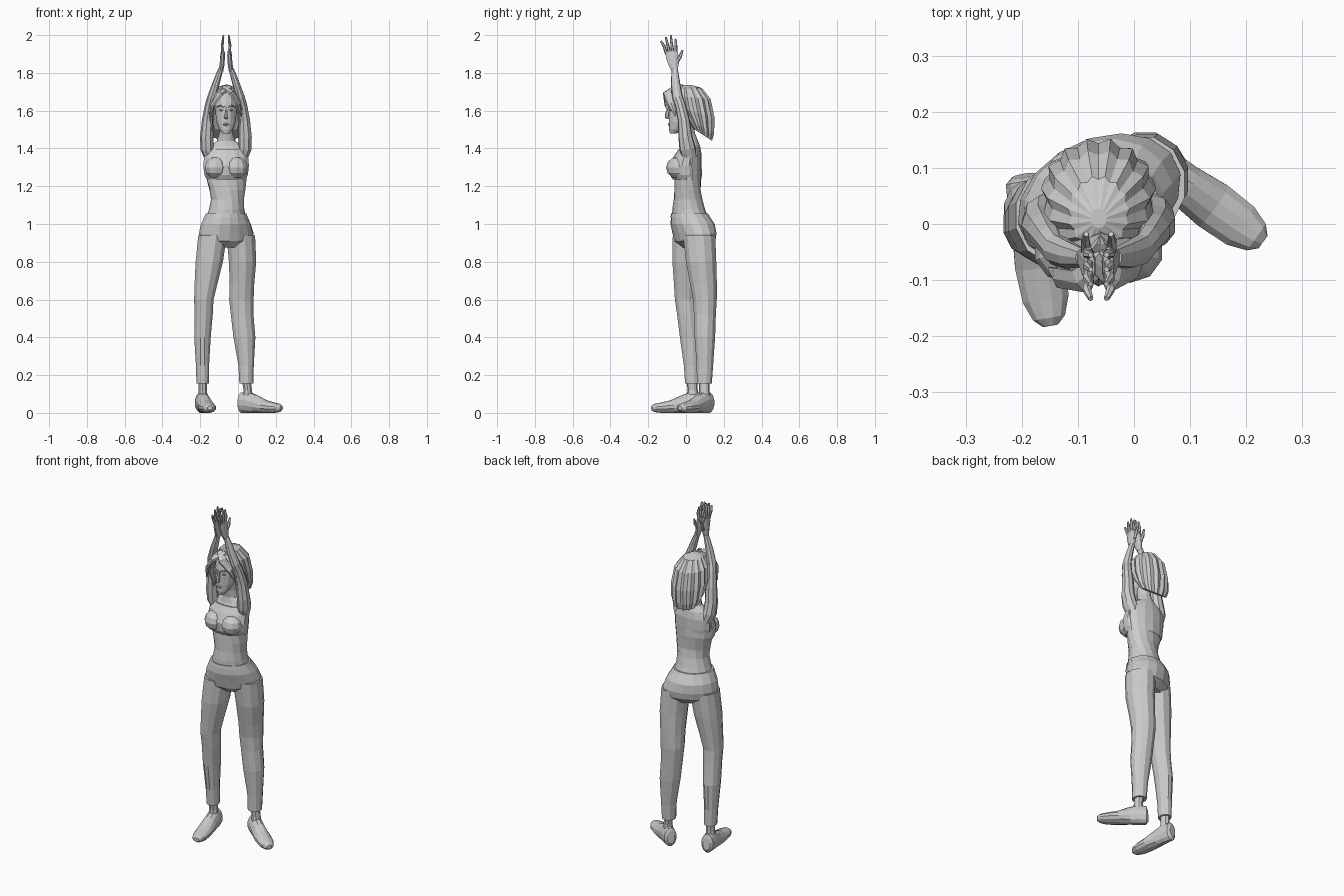
import bpy, bmesh, math
from mathutils import Vector

CX = -0.063  # body centre line


def skin(name, rings):
    """Join equal-sized rings of points into a closed flat-shaded surface."""
    bm = bmesh.new()
    rows = [[bm.verts.new(p) for p in r] for r in rings]
    n = len(rows[0])
    for a, b in zip(rows, rows[1:]):
        for i in range(n):
            j = (i + 1) % n
            bm.faces.new((a[i], a[j], b[j], b[i]))
    bm.faces.new(rows[0][::-1])
    bm.faces.new(rows[-1])
    bmesh.ops.recalc_face_normals(bm, faces=bm.faces)
    me = bpy.data.meshes.new(name)
    bm.to_mesh(me)
    bm.free()
    ob = bpy.data.objects.new(name, me)
    bpy.context.collection.objects.link(ob)
    return ob


def loft(name, secs, n=12, flute=1.0, tilt=()):
    """Horizontal rings: (x, y, z, rx, ry, yaw degrees)."""
    rings = []
    for k, (x, y, z, rx, ry, yaw) in enumerate(secs):
        c, s = math.cos(math.radians(yaw)), math.sin(math.radians(yaw))
        ring = []
        for i in range(n):
            t = 2 * math.pi * (i + 0.5) / n
            f = flute if i % 2 else 1.0
            u, v = rx * f * math.cos(t), ry * f * math.sin(t)
            dy = u * s + v * c
            ring.append((x + u * c - v * s, y + dy, z + (tilt[k] * dy if tilt else 0)))
        rings.append(ring)
    return skin(name, rings)


def tube(name, secs, side, n=8, floor=None):
    """Rings across a path: (x, y, z, half size along side, other half size)."""
    pts = [Vector(s[:3]) for s in secs]
    rings = []
    for i, s in enumerate(secs):
        tan = (pts[min(i + 1, len(pts) - 1)] - pts[max(i - 1, 0)]).normalized()
        a = Vector(side)
        a = (a - tan * a.dot(tan)).normalized()
        b = tan.cross(a)
        ring = []
        for k in range(n):
            t = 2 * math.pi * (k + 0.5) / n
            p = pts[i] + a * s[3] * math.cos(t) + b * s[4] * math.sin(t)
            if floor is not None:
                p.z = max(p.z, floor)
            ring.append(p)
        rings.append(ring)
    return skin(name, rings)


def ball(name, loc, size, seg=10, rings=6):
    bpy.ops.mesh.primitive_uv_sphere_add(segments=seg, ring_count=rings, radius=1, location=loc)
    ob = bpy.context.object
    ob.name = name
    ob.scale = size
    return ob


# Trousers seat, turned to her left
loft("trouser_seat", [
    (-.055, .05, .875, .09, .06, 25), (-.06, .047, .91, .148, .098, 25),
    (-.062, .045, .95, .153, .107, 25), (-.064, .035, 1.0, .138, .112, 25),
    (-.064, .023, 1.04, .117, .1, 24)], 16)
loft("waistband", [(-.064, .023, 1.035, .12, .103, 24), (-.063, .019, 1.055, .111, .096, 24)], 16)

# Bare torso twisting back to the front, with neck
loft("torso", [
    (-.064, .023, 1.02, .112, .095, 24), (-.06, .014, 1.08, .095, .085, 21),
    (-.056, .011, 1.13, .088, .075, 17), (-.056, .008, 1.18, .096, .07, 10),
    (-.06, .01, 1.23, .106, .07, 4), (CX, .015, 1.31, .118, .068, 0),
    (CX, .02, 1.37, .118, .062, 0), (CX, .025, 1.41, .092, .05, 0),
    (CX, .022, 1.44, .05, .042, 0), (CX, .01, 1.48, .037, .038, 0),
    (CX, .0, 1.55, .036, .036, 0)], 14)

# Crop top with bust
loft("crop_top", [
    (-.062, .006, 1.235, .105, .076, 2), (CX, .0, 1.26, .118, .084, 0),
    (CX, -.003, 1.31, .124, .086, 0), (CX, .008, 1.36, .119, .072, 0),
    (CX, .015, 1.395, .1, .055, 0)], 14)
for s, side in ((-1, "right"), (1, "left")):
    ball("bust_" + side, (CX + s * .056, -.045, 1.298), (.06, .06, .058))

# Trouser legs, ankles and shoes
LEGS = {
    "right": ([(-.135, .015, .94, .078, .088), (-.152, .008, .8, .075, .083),
               (-.17, .003, .68, .062, .069), (-.181, 0, .6, .053, .061),
               (-.182, .008, .52, .05, .057), (-.188, .022, .4, .045, .056),
               (-.188, .03, .25, .036, .043), (-.187, .033, .155, .034, .039)], 10, (-.187, .035)),
    "left": ([(.015, .07, .94, .078, .088), (.024, .08, .8, .075, .083),
              (.021, .093, .68, .067, .073), (.018, .1, .6, .067, .065),
              (.022, .1, .52, .062, .06), (.034, .1, .4, .06, .056),
              (.043, .1, .25, .042, .045), (.044, .097, .155, .038, .041)], 54, (.052, .097))}
SHOE = [(-.052, .055, .022, .036), (-.042, .054, .036, .055), (.0, .055, .039, .058),
        (.05, .045, .04, .05), (.11, .033, .046, .036), (.17, .027, .043, .028),
        (.205, .026, .03, .022), (.22, .026, .014, .012)]
for side, (rows, yaw, (ax, ay)) in LEGS.items():
    loft("trouser_leg_" + side, [r + (0,) for r in rows], 12)
    hx, hy, hz = rows[-1][:3]
    loft("ankle_" + side, [(hx, hy, .17, .025, .029, 0), (ax, ay, .12, .023, .027, 0),
                           (ax, ay, .07, .03, .034, 0)], 10)
    dx, dy = math.sin(math.radians(yaw)), -math.cos(math.radians(yaw))
    tube("shoe_" + side, [(ax + d * dx, ay + d * dy, z, w, h) for d, z, w, h in SHOE],
         (-dy, dx, 0), 12, 0.0)

# Raised arms, palms together overhead
for s, side in ((-1, "right"), (1, "left")):
    def X(d):
        return CX + s * d
    tube("arm_" + side, [
        (X(.085), .02, 1.35, .03, .04), (X(.1), .008, 1.4, .036, .044), (X(.102), -.003, 1.46, .036, .038),
        (X(.096), -.012, 1.55, .032, .032), (X(.086), -.03, 1.63, .026, .028),
        (X(.076), -.045, 1.67, .024, .028), (X(.054), -.055, 1.74, .02, .025),
        (X(.028), -.06, 1.82, .014, .017)], (1, 0, 0), 9)
    tube("palm_" + side, [
        (X(.027), -.06, 1.81, .013, .017), (X(.021), -.066, 1.85, .014, .031),
        (X(.018), -.074, 1.89, .013, .036), (X(.017), -.077, 1.915, .01, .034)], (1, 0, 0), 8)
    for k, (y0, y1, z1) in enumerate([(-.102, -.133, 1.968), (-.086, -.107, 1.99),
                                      (-.069, -.081, 2.0), (-.053, -.055, 1.98)]):
        tube(f"finger_{side}_{k}", [
            (X(.016), y0, 1.9, .009, .009), (X(.021), (y0 + y1) / 2, 1.945, .008, .008),
            (X(.014), y1, z1, .005, .005)], (1, 0, 0), 6)
    tube("thumb_" + side, [(X(.021), -.055, 1.85, .011, .012), (X(.024), -.032, 1.885, .009, .01),
                           (X(.022), -.018, 1.92, .005, .005)], (1, 0, 0), 6)

# Head and face
loft("head", [
    (CX, -.068, 1.478, .018, .016, 0), (CX, -.052, 1.5, .036, .038, 0),
    (CX, -.03, 1.54, .052, .06, 0), (CX, -.012, 1.59, .058, .08, 0),
    (CX, -.005, 1.63, .061, .084, 0), (CX, .005, 1.68, .06, .085, 0),
    (CX, .012, 1.715, .042, .06, 0)], 14)
tube("nose", [(CX, -.088, 1.62, .005, .005), (CX, -.1, 1.58, .009, .012),
              (CX, -.101, 1.566, .012, .011), (CX, -.09, 1.56, .008, .006)], (1, 0, 0), 6)
ball("lips", (CX, -.088, 1.527), (.017, .009, .008), 8, 4)
for s, side in ((-1, "right"), (1, "left")):
    ball("eye_" + side, (CX + s * .025, -.081, 1.604), (.012, .008, .006), 8, 4)
    tube("brow_" + side, [(CX + s * .01, -.09, 1.62, .004, .005), (CX + s * .03, -.085, 1.628, .004, .005),
                          (CX + s * .048, -.065, 1.62, .003, .004)], (0, 0, 1), 5)

# Fluted bob hair, longer at the back
loft("hair", [
    (CX, .01, 1.736, .015, .018, 0), (CX, .02, 1.72, .055, .066, 0),
    (CX, .036, 1.67, .092, .097, 0), (CX, .052, 1.59, .103, .102, 0),
    (CX, .072, 1.52, .097, .078, 0), (CX, .085, 1.475, .08, .054, 0)],
    30, .9, (0, 0, -.1, -.3, -.55, -.65))

# Swept fringe locks framing the face
FRINGE = [
    ("right_a", [(-.045, -.055, 1.725), (-.095, -.1, 1.69), (-.135, -.095, 1.63), (-.15, -.08, 1.56)], .026),
    ("right_b", [(-.05, -.03, 1.73), (-.115, -.06, 1.69), (-.145, -.05, 1.6), (-.135, -.03, 1.49)], .03),
    ("left_a", [(-.075, -.06, 1.725), (-.035, -.098, 1.695), (.003, -.078, 1.64), (.018, -.055, 1.57)], .026),
    ("left_b", [(-.07, -.03, 1.73), (-.01, -.05, 1.69), (.022, -.035, 1.6), (.012, -.02, 1.5)], .03)]
for name, pts, w in FRINGE:
    tube("fringe_" + name, [p + (w * f, .011 * f + .002) for p, f in zip(pts, (.7, 1, .8, .15))],
         (0, 1, .6), 6)
